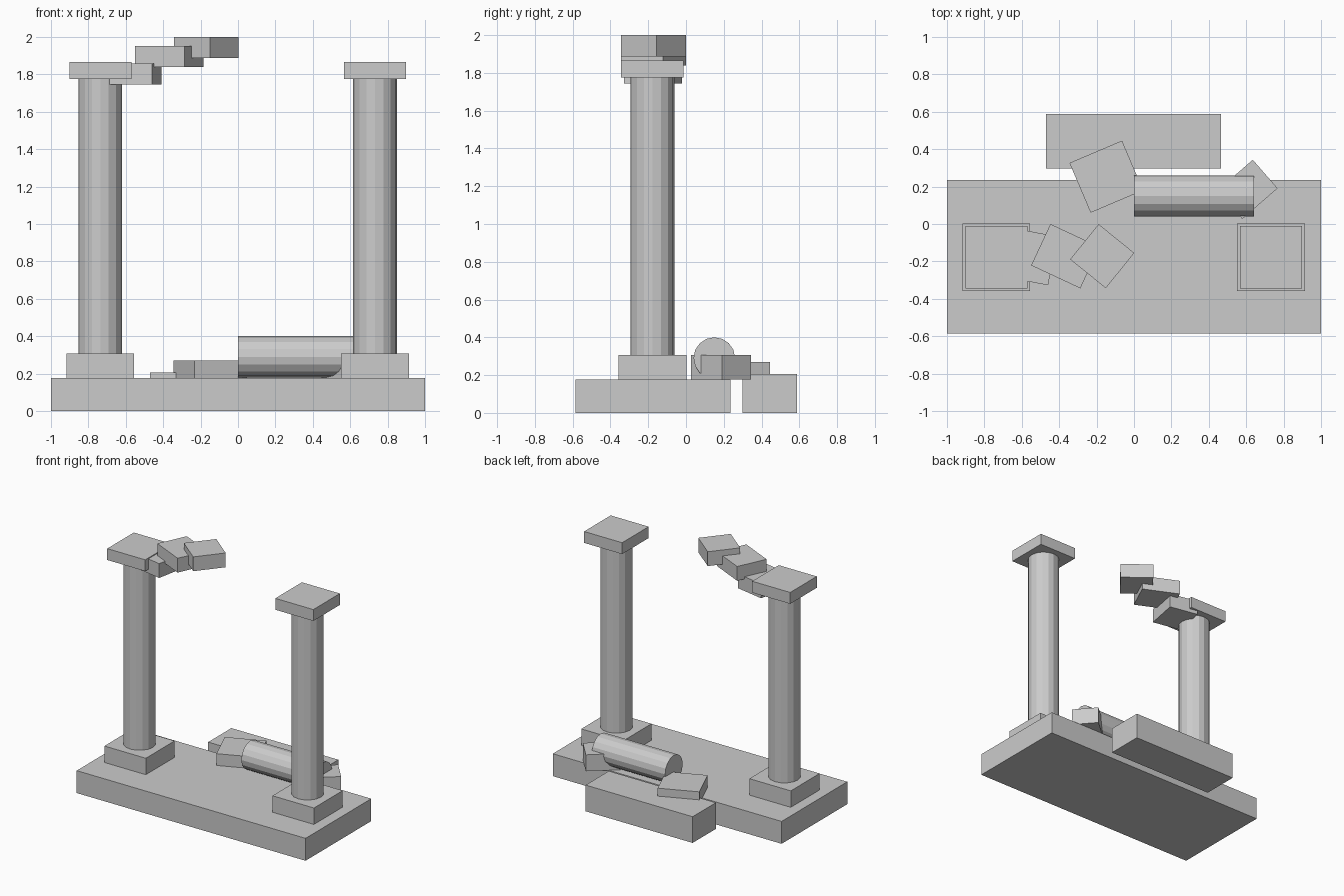
import bpy
from math import radians

if "Cube" in bpy.data.objects:
    bpy.data.objects.remove(bpy.data.objects["Cube"])


def block(name, center, size, z0, z1, angle=0):
    """Box with a footprint size, spanning z0..z1, turned about z."""
    bpy.ops.mesh.primitive_cube_add(
        size=1, location=(center[0], center[1], (z0 + z1) / 2))
    ob = bpy.context.object
    ob.name = name
    ob.scale = (size[0], size[1], z1 - z0)
    ob.rotation_euler.z = radians(angle)
    return ob


def shaft(name, center, radius, length, rotation=(0, 0, 0)):
    bpy.ops.mesh.primitive_cylinder_add(
        vertices=16, radius=radius, depth=length,
        location=center, rotation=rotation)
    bpy.context.object.name = name


# Platform and rear step
block("platform", (0, -0.175), (2, 0.82), 0, 0.177)
block("rear_step", (-0.002, 0.443), (0.935, 0.29), 0, 0.207)

# Standing columns with plinth and capital
for side, x in (("left", -0.736), ("right", 0.733)):
    block(side + "_plinth", (x, -0.178), (0.362, 0.36), 0.177, 0.307)
    shaft(side + "_column", (x, -0.178, 1.041), 0.117, 1.468)
    block(side + "_capital", (x, -0.178), (0.332, 0.332), 1.775, 1.865)

# Surviving stones of the broken arch
arch = [
    ((-0.55, -0.175), (0.236, 0.265), 1.745, 1.858, -11),
    ((-0.367, -0.172), (0.29, 0.244), 1.84, 1.953, -25),
    ((-0.17, -0.172), (0.245, 0.242), 1.887, 2.0, -39),
]
for i, stone in enumerate(arch):
    block(f"arch_stone_{i + 1}", *stone)

# Fallen debris behind the columns
shaft("fallen_column", (0.321, 0.15, 0.29), 0.11, 0.64, (0, radians(90), 0))
block("fallen_stone_left", (-0.148, 0.253), (0.305, 0.289), 0.177, 0.27, 23)
block("fallen_stone_right", (0.607, 0.185), (0.25, 0.202), 0.177, 0.307, 41)
